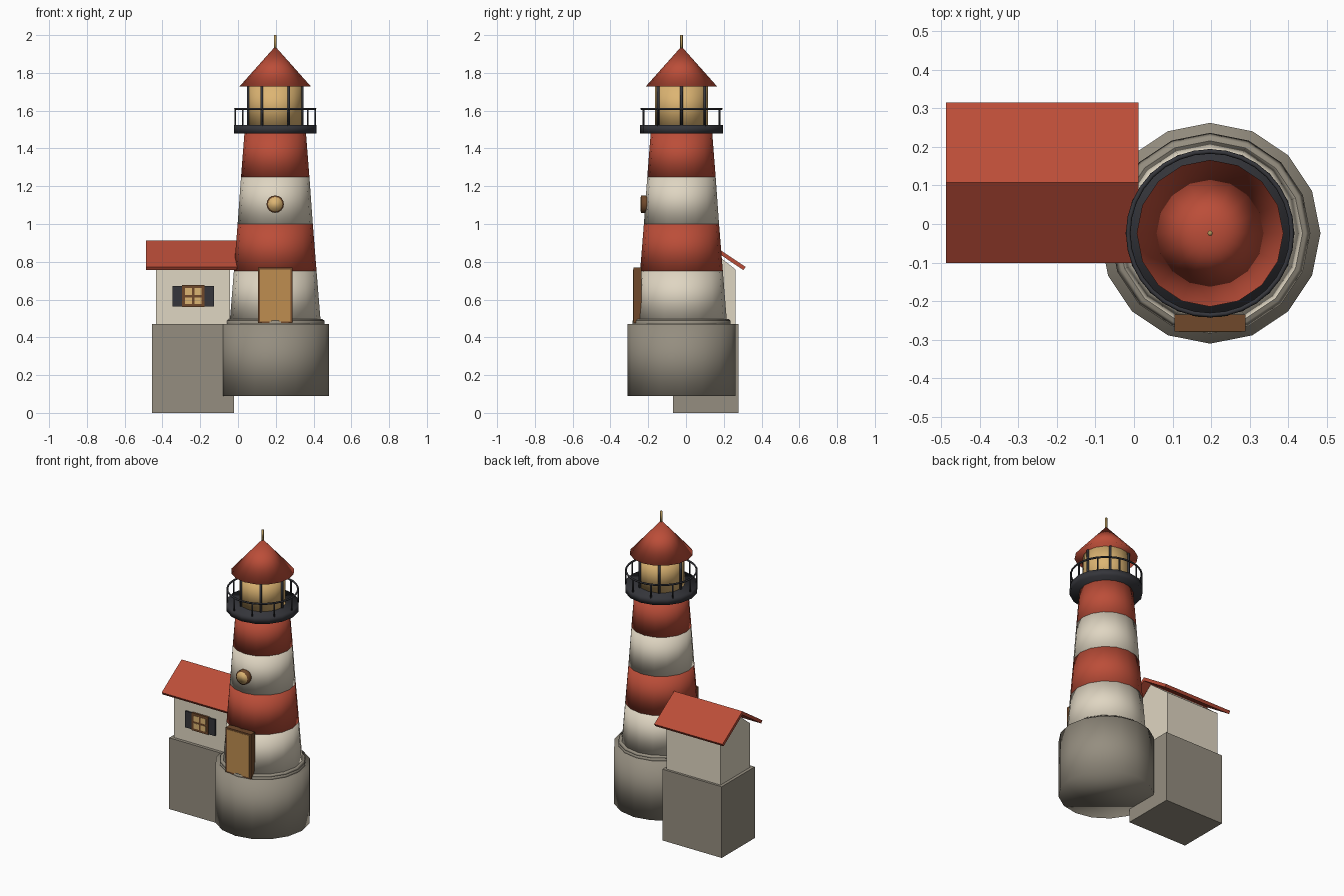
import bpy, bmesh, math
from mathutils import Matrix, Vector

cube = bpy.data.objects.get("Cube")
if cube:
    bpy.data.objects.remove(cube)


def material(name, *rgb):
    m = bpy.data.materials.new(name)
    m.use_nodes = True
    m.diffuse_color = (*rgb, 1)
    m.node_tree.nodes["Principled BSDF"].inputs["Base Color"].default_value = (*rgb, 1)
    return m


red = material("red_paint", 0.5, 0.075, 0.04)
cream = material("cream_plaster", 0.74, 0.67, 0.54)
stone = material("grey_stone", 0.3, 0.27, 0.215)
iron = material("dark_iron", 0.035, 0.036, 0.043)
glass = material("warm_glass", 0.72, 0.46, 0.17)
wood = material("dark_wood", 0.16, 0.066, 0.024)
plank = material("door_wood", 0.52, 0.27, 0.08)
brass = material("brass", 0.45, 0.3, 0.1)

CX, CY = 0.197, -0.024   # tower axis


def finish(name, bm, mat, smooth=False):
    mesh = bpy.data.meshes.new(name)
    bmesh.ops.recalc_face_normals(bm, faces=bm.faces)
    for f in bm.faces:
        f.smooth = smooth
    bm.to_mesh(mesh)
    bm.free()
    mesh.materials.append(mat)
    ob = bpy.data.objects.new(name, mesh)
    bpy.context.collection.objects.link(ob)
    return ob


def box(name, mat, x, y, z):
    """Box from (min, max) pairs."""
    bm = bmesh.new()
    bmesh.ops.create_cube(bm, size=1)
    for v in bm.verts:
        v.co = [lo + (c + 0.5) * (hi - lo) for c, (lo, hi) in zip(v.co, (x, y, z))]
    return finish(name, bm, mat)


def cone(name, mat, r1, r2, z0, z1, x=CX, y=CY, sides=16):
    """Capped, softly shaded cone or cylinder standing upright."""
    bm = bmesh.new()
    bmesh.ops.create_cone(bm, cap_ends=True, segments=sides, radius1=r1, radius2=r2,
                          depth=z1 - z0,
                          matrix=Matrix.Translation((x, y, (z0 + z1) / 2)))
    bmesh.ops.remove_doubles(bm, verts=bm.verts, dist=1e-5)
    return finish(name, bm, mat, True)


def prism(name, mat, outline, x0, x1):
    """Extrude a y-z outline along x."""
    bm = bmesh.new()
    face = bm.faces.new([bm.verts.new((x0, y, z)) for y, z in outline])
    new = bmesh.ops.extrude_face_region(bm, geom=[face])["geom"]
    for v in new:
        if isinstance(v, bmesh.types.BMVert):
            v.co.x = x1
    return finish(name, bm, mat)


# Stone base with a stepped rim
cone("tower_base", stone, 0.286, 0.286, 0.09, 0.47)
cone("base_step", stone, 0.26, 0.26, 0.46, 0.488)
cone("base_step_top", stone, 0.26, 0.248, 0.488, 0.498)

# Striped tapering tower
heights = [0.49, 0.75, 1.0, 1.25, 1.48]
radii = [0.24, 0.219, 0.199, 0.181, 0.163]
for i in range(4):
    cone(f"tower_band_{i + 1}", red if i % 2 else cream,
         radii[i], radii[i + 1], heights[i], heights[i + 1])

# Gallery with railing
cone("gallery_floor", iron, 0.219, 0.219, 1.48, 1.525)
for i in range(10):
    a = math.tau * i / 10
    cone(f"rail_post_{i + 1}", iron, 0.005, 0.005, 1.52, 1.61,
         CX + 0.212 * math.cos(a), CY + 0.212 * math.sin(a), 6)
bpy.ops.mesh.primitive_torus_add(major_segments=32, minor_segments=6, major_radius=0.212,
                                 minor_radius=0.006, location=(CX, CY, 1.61))
rail = bpy.context.object
rail.name = "gallery_rail"
rail.data.materials.append(iron)
bpy.ops.object.shade_smooth()

# Lantern room, roof and spire
cone("lantern_glass", glass, 0.14, 0.14, 1.52, 1.73)
for i in range(6):
    a = math.tau * i / 6
    cone(f"lantern_bar_{i + 1}", iron, 0.008, 0.008, 1.52, 1.73,
         CX + 0.142 * math.cos(a), CY + 0.142 * math.sin(a), 6)
cone("lantern_roof", red, 0.19, 0, 1.727, 1.94)
cone("roof_spire", brass, 0.007, 0.007, 1.92, 2.0, sides=8)

# Door
box("door_frame", wood, (0.105, 0.289), (-0.278, -0.235), (0.475, 0.77))
box("door_panel", plank, (0.116, 0.278), (-0.28, -0.275), (0.484, 0.76))


# Round window facing the front
def porthole(name, mat, r, y0, y1):
    bm = bmesh.new()
    bmesh.ops.create_cone(bm, cap_ends=True, segments=16, radius1=r, radius2=r, depth=y1 - y0,
                          matrix=Matrix.Translation((CX, (y0 + y1) / 2, 1.105))
                          @ Matrix.Rotation(math.pi / 2, 4, 'X'))
    finish(name, bm, mat, True)


porthole("porthole_frame", wood, 0.046, -0.238, -0.19)
porthole("porthole_glass", glass, 0.038, -0.241, -0.2)

# Cottage foundation and gabled walls
box("cottage_foundation", stone, (-0.455, -0.021), (-0.068, 0.277), (0, 0.47))
RIDGE = 0.107
prism("cottage_walls", cream,
      [(-0.047, 0.465), (0.261, 0.465), (0.261, 0.76), (RIDGE, 0.882), (-0.047, 0.76)],
      -0.435, -0.042)

# Two roof slabs meeting at the ridge
for side, s in (("front", -1), ("back", 1)):
    profile = [(0, 0.912), (0.208, 0.773), (0.197, 0.756), (0, 0.888)]
    prism(f"cottage_roof_{side}", red, [(RIDGE + s * y, z) for y, z in profile], -0.487, 0.012)

# Cottage window with shutters
WX, WZ = -0.237, 0.618
box("window_frame", wood, (WX - 0.06, WX + 0.06), (-0.06, -0.04), (WZ - 0.058, WZ + 0.058))
for i in (-1, 1):
    for k in (-1, 1):
        px, pz = WX + i * 0.025, WZ + k * 0.024
        box("window_pane", glass, (px - 0.019, px + 0.019), (-0.062, -0.056),
            (pz - 0.018, pz + 0.018))
    sx = WX + i * 0.084
    box("window_shutter", iron, (sx - 0.025, sx + 0.025), (-0.057, -0.04),
        (WZ - 0.054, WZ + 0.054))
